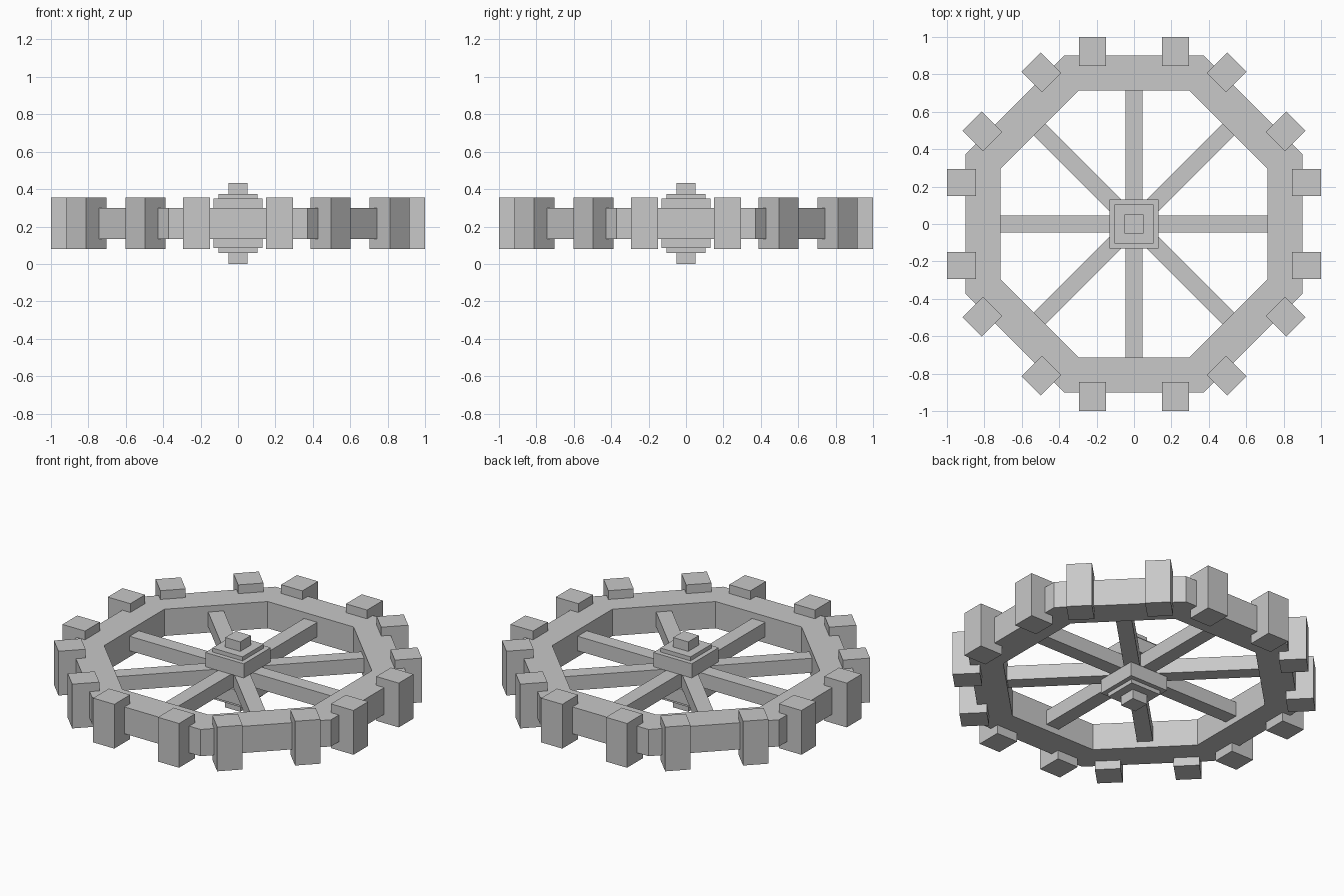
import bpy, bmesh, math
from mathutils import Matrix, Vector

if "Cube" in bpy.data.objects:
    bpy.data.objects.remove(bpy.data.objects["Cube"])

MID = 0.217  # height of the wheel's middle plane

grey = bpy.data.materials.new("light_grey")
grey.diffuse_color = (0.58, 0.58, 0.58, 1)
grey.use_nodes = True
grey.node_tree.nodes["Principled BSDF"].inputs["Base Color"].default_value = grey.diffuse_color


def finish(name, bm):
    bmesh.ops.recalc_face_normals(bm, faces=bm.faces)
    mesh = bpy.data.meshes.new(name)
    bm.to_mesh(mesh)
    bm.free()
    mesh.materials.append(grey)
    obj = bpy.data.objects.new(name, mesh)
    bpy.context.collection.objects.link(obj)
    return obj


def box(name, center, size, angle=0.0):
    """Box placed at center, then turned about the wheel axis."""
    bm = bmesh.new()
    m = (Matrix.Rotation(angle, 4, 'Z') @ Matrix.Translation(Vector(center))
         @ Matrix.Diagonal((*size, 1)))
    bmesh.ops.create_cube(bm, size=1, matrix=m)
    return finish(name, bm)


# Octagonal rim, flat sides facing the axes
def rim(inner, outer, half_height):
    bm = bmesh.new()
    rings = []
    for i in range(8):
        a = math.radians(22.5 + 45 * i)
        section = []
        for apothem, z in ((outer, -1), (outer, 1), (inner, 1), (inner, -1)):
            r = apothem / math.cos(math.pi / 8)
            section.append(bm.verts.new((r * math.cos(a), r * math.sin(a),
                                         MID + z * half_height)))
        rings.append(section)
    for i in range(8):
        p, q = rings[i], rings[(i + 1) % 8]
        for k in range(4):
            n = (k + 1) % 4
            bm.faces.new((p[k], q[k], q[n], p[n]))
    return finish("rim", bm)


rim(0.713, 0.9, 0.083)

# Spokes and paired teeth on each of the eight sides
for i in range(8):
    turn = math.radians(45 * i)
    box("spoke", (0, 0.357, MID), (0.09, 0.714, 0.09), turn)
    for side in (-1, 1):
        box("tooth", (side * 0.2225, 0.9225, MID), (0.145, 0.155, 0.275), turn)

# Hub: stepped square plates above and below the spokes
for s in (-1, 1):
    box("hub_plate", (0, 0, MID + s * 0.0885), (0.264, 0.264, 0.089))
    box("hub_cap", (0, 0, MID + s * 0.145), (0.208, 0.208, 0.026))

# Axle through the centre
box("axle", (0, 0, MID), (0.104, 0.104, 2 * MID))
